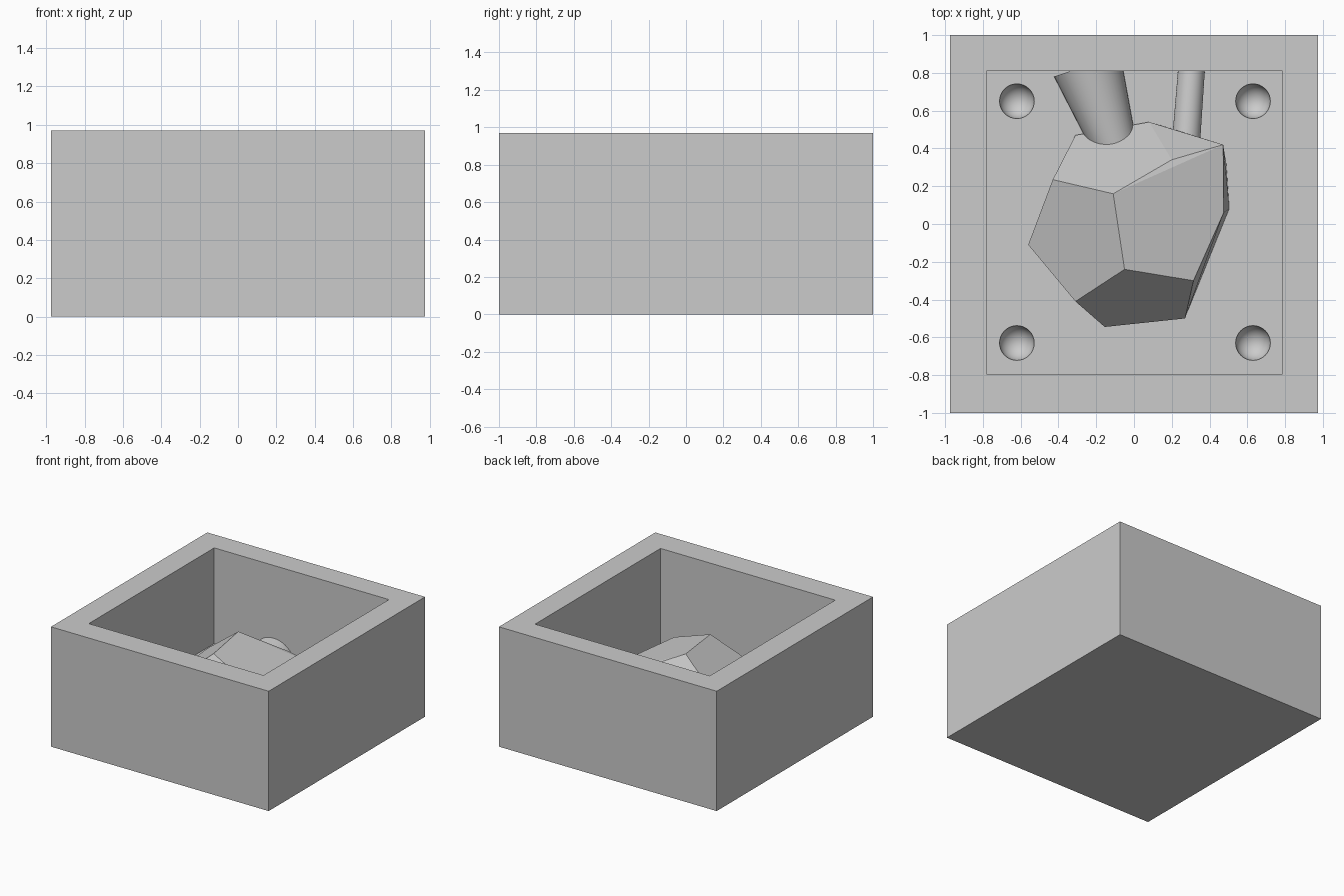
import bpy, bmesh
from mathutils import Vector

cube = bpy.data.objects.get("Cube")
if cube:
    bpy.data.objects.remove(cube, do_unlink=True)

grey = bpy.data.materials.new("light_grey")
grey.use_nodes = True
grey.diffuse_color = (0.6, 0.6, 0.6, 1)
grey.node_tree.nodes["Principled BSDF"].inputs["Base Color"].default_value = (0.6, 0.6, 0.6, 1)

FLOOR = 0.195


def finish(bm, name):
    bmesh.ops.recalc_face_normals(bm, faces=bm.faces)
    mesh = bpy.data.meshes.new(name)
    bm.to_mesh(mesh)
    bm.free()
    mesh.materials.append(grey)
    obj = bpy.data.objects.new(name, mesh)
    bpy.context.collection.objects.link(obj)
    return obj


def activate(obj):
    bpy.ops.object.select_all(action='DESELECT')
    obj.select_set(True)
    bpy.context.view_layer.objects.active = obj


def block(name, low, high):
    low, high = Vector(low), Vector(high)
    bm = bmesh.new()
    bmesh.ops.create_cube(bm, size=1)
    bmesh.ops.scale(bm, vec=high - low, verts=bm.verts)
    bmesh.ops.translate(bm, vec=(low + high) / 2, verts=bm.verts)
    return finish(bm, name)


def ball(name, centre, radius):
    bm = bmesh.new()
    bmesh.ops.create_uvsphere(bm, u_segments=32, v_segments=16, radius=radius)
    bmesh.ops.translate(bm, vec=centre, verts=bm.verts)
    return finish(bm, name)


def tube(name, start, end, r_start, r_end):
    start, end = Vector(start), Vector(end)
    axis = end - start
    bm = bmesh.new()
    bmesh.ops.create_cone(bm, cap_ends=True, segments=48, radius1=r_start,
                          radius2=r_end, depth=axis.length)
    bmesh.ops.rotate(bm, matrix=axis.to_track_quat('Z', 'Y').to_matrix(), verts=bm.verts)
    bmesh.ops.translate(bm, vec=(start + end) / 2, verts=bm.verts)
    obj = finish(bm, name)
    activate(obj)
    bpy.ops.object.shade_smooth_by_angle()


# Open mould box with a cavity and four round locating dimples
box = block("mould_box", (-0.975, -1, 0), (0.975, 1, 0.97))
cutters = [block("cavity_cutter", (-0.78, -0.795, FLOOR), (0.785, 0.81, 1.2))]
for x in (-0.62, 0.63):
    for y in (-0.63, 0.65):
        cutters.append(ball("dimple_cutter", (x, y, FLOOR), 0.092))
activate(box)
for cutter in cutters:
    cutter.hide_render = True
    mod = box.modifiers.new("cut", 'BOOLEAN')
    mod.operation = 'DIFFERENCE'
    mod.solver = 'EXACT'
    mod.object = cutter
    bpy.ops.object.modifier_apply(modifier=mod.name)
    bpy.data.objects.remove(cutter, do_unlink=True)
bpy.ops.object.shade_smooth_by_angle()

# Faceted core: a ridge, a shoulder ring and a foot sunk in the floor
ridge = [(-0.11, 0.16, 0.72), (-0.05, -0.24, 0.71)]
shoulder = [(-0.43, 0.235, 0.475), (-0.31, -0.41, 0.48), (0.315, -0.3, 0.567),
            (0.475, 0.06, 0.49), (0.472, 0.42, 0.48), (0.2, 0.34, 0.58),
            (-0.56, -0.11, 0.325)]
rim = [(0.27, -0.5, 0.25), (-0.155, -0.545, 0.245), (0.505, 0.08, 0.25),
       (0.49, 0.31, 0.25), (0.2, 0.505, 0.25), (0.08, 0.54, 0.225), (-0.31, 0.47, 0.21)]
foot = [(x, y, FLOOR - 0.02) for x, y, z in rim + [shoulder[0], shoulder[1], shoulder[6]]]
bm = bmesh.new()
for point in ridge + shoulder + rim + foot:
    bm.verts.new(point)
hull = bmesh.ops.convex_hull(bm, input=bm.verts)
spare = {g for g in hull["geom_interior"] + hull["geom_unused"]
         if isinstance(g, bmesh.types.BMVert)}
bmesh.ops.delete(bm, geom=list(spare), context='VERTS')
bmesh.ops.dissolve_limit(bm, angle_limit=0.16, verts=bm.verts, edges=bm.edges)
finish(bm, "faceted_core")

# Channels running from the core into the back wall
tube("large_channel", (-0.085, 0.36, 0.2), (-0.248, 0.84, 0.2), 0.11, 0.185)
tube("small_channel", (0.27, 0.36, 0.25), (0.306, 0.84, 0.22), 0.075, 0.071)
